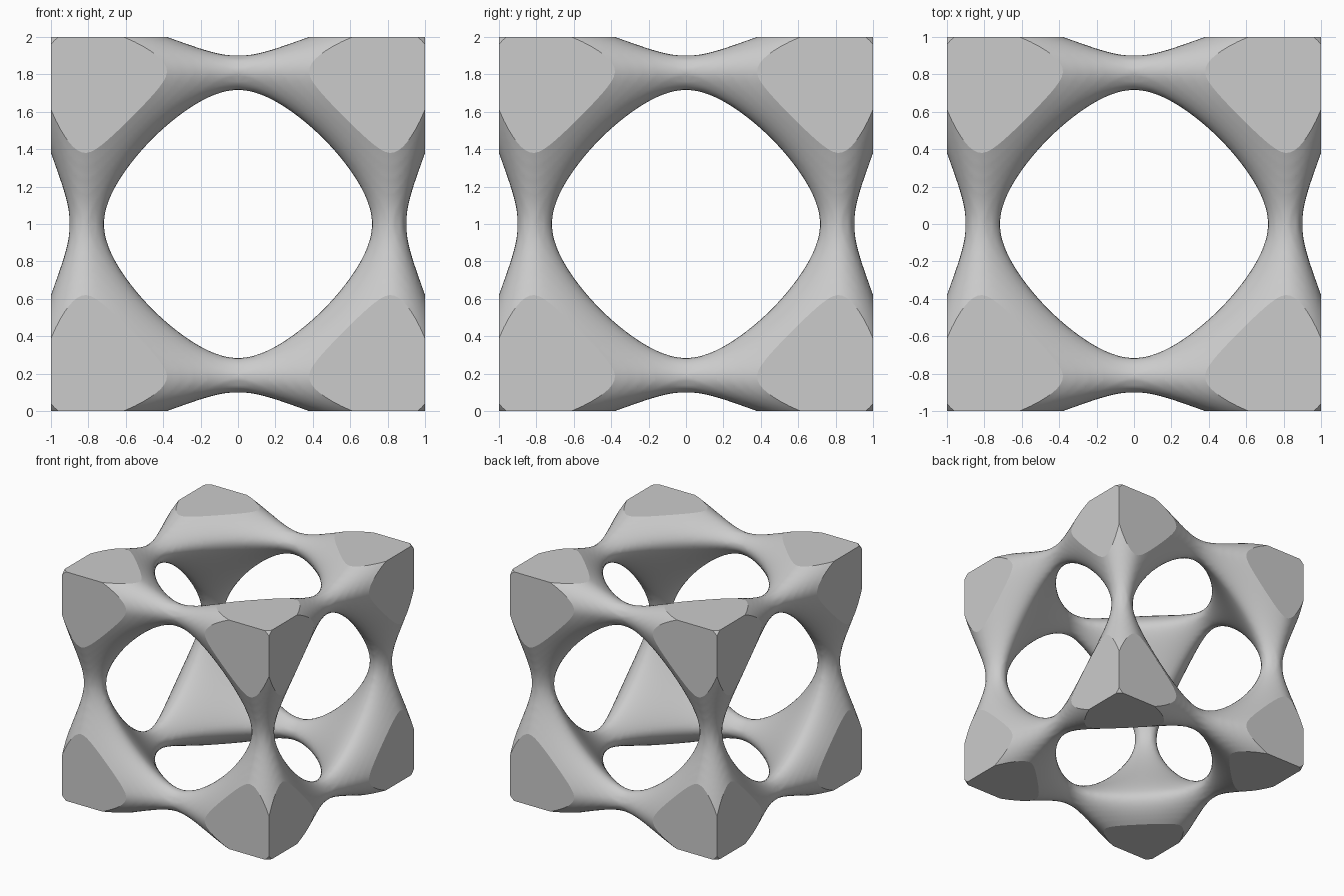
import bpy
import bmesh
from itertools import product
from mathutils import Vector

if "Cube" in bpy.data.objects:
    bpy.data.objects.remove(bpy.data.objects["Cube"], do_unlink=True)

STEP = 0.025        # grid spacing of the blended surface
COUNT = 48          # grid points along each side of one octant
CORE = 0.8125       # distance of the strut centre lines from the middle
AXES = [Vector((1, 0, 0)), Vector((0, 1, 0)), Vector((0, 0, 1))]


def profile(t):
    """Density falloff along one axis, lowest on the strut centre line."""
    t = abs(t)
    if t < CORE:
        return 0.915 * (1 - (t / CORE) ** 2) ** 1.6
    return 0.38 * ((t - CORE) / (1 - CORE)) ** 2


# Blended corner mass and half struts of one octant, from a density field
falloff = [profile((i - 1) * STEP) for i in range(COUNT)]


def density(p):
    return falloff[p[0]] + falloff[p[1]] + falloff[p[2]] - 1


def shift(p, axis, amount):
    q = list(p)
    q[axis] += amount
    return tuple(q)


crossings = {}
quads = []
for p in product(range(1, COUNT - 1), repeat=3):
    here = density(p)
    for a in range(3):
        q = shift(p, a, 1)
        there = density(q)
        if (here < 0) == (there < 0):
            continue
        point = Vector(p) + AXES[a] * (here / (here - there))
        b, c = (a + 1) % 3, (a + 2) % 3
        ring = [p, shift(p, b, -1), shift(shift(p, b, -1), c, -1), shift(p, c, -1)]
        for cell in ring:
            crossings.setdefault(cell, []).append(point)
        quads.append(ring if here < 0 else ring[::-1])

# Also gather the crossings just behind the mirror planes, so the seams stay smooth
for p in product(range(COUNT - 1), repeat=3):
    if min(p) > 0:
        continue
    here = density(p)
    for a in range(3):
        there = density(shift(p, a, 1))
        if (here < 0) == (there < 0):
            continue
        point = Vector(p) + AXES[a] * (here / (here - there))
        b, c = (a + 1) % 3, (a + 2) % 3
        for cell in (p, shift(p, b, -1), shift(shift(p, b, -1), c, -1), shift(p, c, -1)):
            if cell in crossings:
                crossings[cell].append(point)

bm = bmesh.new()
verts = {}
for cell, points in crossings.items():
    centre = sum(points, Vector()) / len(points)
    verts[cell] = bm.verts.new((centre - Vector((1, 1, 1))) * STEP)
for ring in quads:
    bm.faces.new([verts[cell] for cell in ring]).smooth = True


def cut(point, normal):
    """Slice away everything beyond a plane and return the cut edges."""
    result = bmesh.ops.bisect_plane(
        bm, geom=bm.verts[:] + bm.edges[:] + bm.faces[:], dist=1e-5,
        plane_co=point, plane_no=normal, clear_outer=True)
    return [e for e in result["geom_cut"] if isinstance(e, bmesh.types.BMEdge)]


# Trim at the mirror planes, then slice the flat corner caps
for axis in AXES:
    cut(Vector(), -axis)
for axis in AXES:
    edges = cut(axis, axis)
    for face in bmesh.ops.edgeloop_fill(bm, edges=edges)["faces"]:
        face.smooth = False
        face.normal_update()
        if face.normal.dot(axis) < 0:
            face.normal_flip()

mesh = bpy.data.meshes.new("lattice_frame")
bm.to_mesh(mesh)
bm.free()

# Mirror the octant into the whole frame
frame = bpy.data.objects.new("lattice_frame", mesh)
frame.location.z = 1
bpy.context.collection.objects.link(frame)
mirror = frame.modifiers.new("mirror", "MIRROR")
mirror.use_axis = (True, True, True)
mirror.use_clip = True
mirror.merge_threshold = 0.0005

# Plain grey finish
grey = bpy.data.materials.new("plain_grey")
grey.use_nodes = True
colour = (0.6, 0.6, 0.6, 1)
grey.diffuse_color = colour
grey.node_tree.nodes["Principled BSDF"].inputs["Base Color"].default_value = colour
mesh.materials.append(grey)
